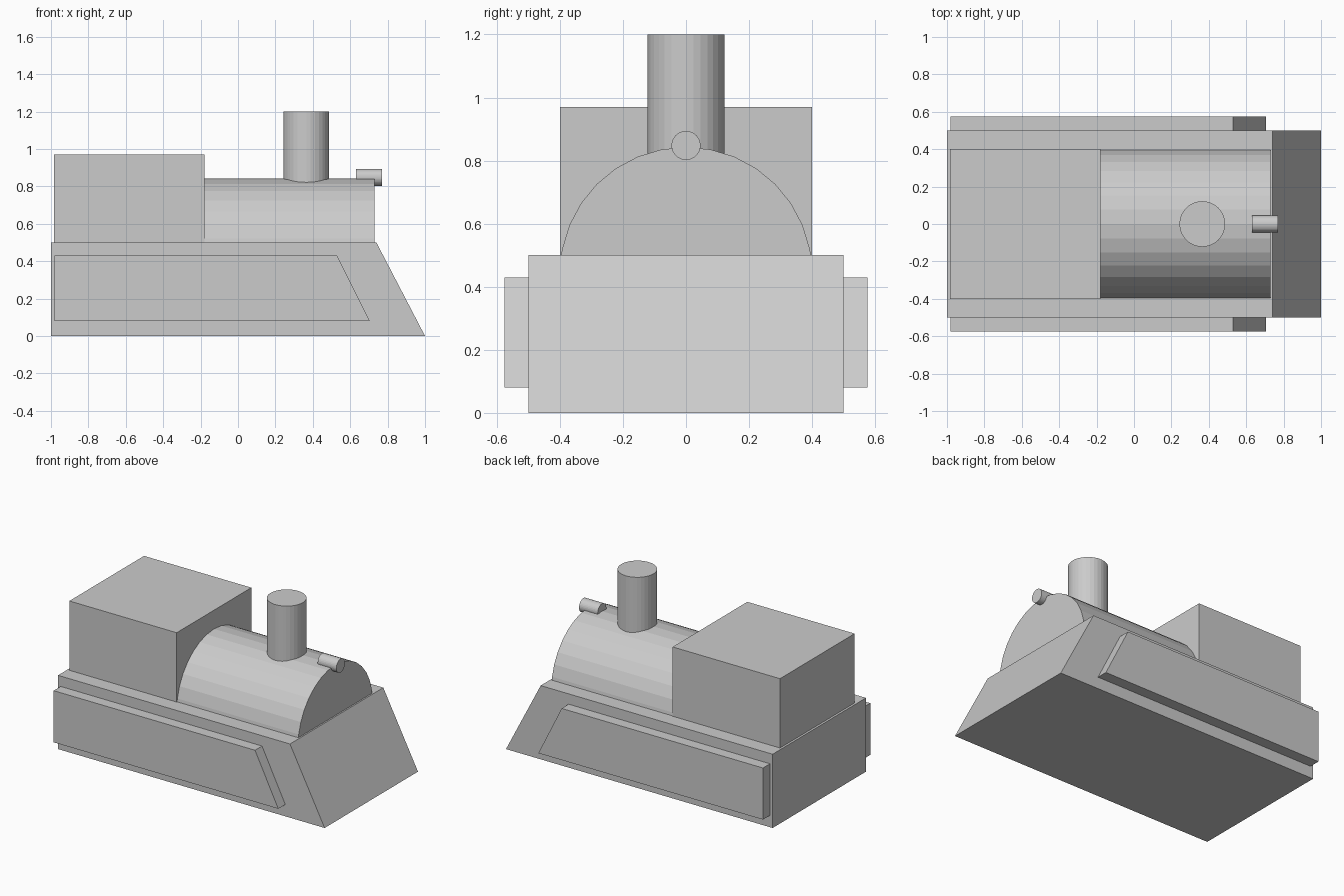
import bpy, bmesh
from math import sin, cos, asin, pi
from mathutils import Vector

cube = bpy.data.objects.get("Cube")
if cube:
    bpy.data.objects.remove(cube, do_unlink=True)

grey = bpy.data.materials.new("plain_grey")
grey.use_nodes = True
grey.diffuse_color = (0.6, 0.6, 0.6, 1)
grey.node_tree.nodes["Principled BSDF"].inputs["Base Color"].default_value = (0.6, 0.6, 0.6, 1)


def prism(name, outline, sweep):
    """Extrude a closed outline of 3D points along the sweep vector."""
    bm = bmesh.new()
    base = bm.faces.new([bm.verts.new(p) for p in outline])
    top = bmesh.ops.extrude_face_region(bm, geom=[base], use_keep_orig=True)["geom"]
    bmesh.ops.translate(bm, vec=Vector(sweep),
                        verts=[v for v in top if isinstance(v, bmesh.types.BMVert)])
    bmesh.ops.recalc_face_normals(bm, faces=bm.faces)
    mesh = bpy.data.meshes.new(name)
    bm.to_mesh(mesh)
    bm.free()
    mesh.materials.append(grey)
    obj = bpy.data.objects.new(name, mesh)
    bpy.context.collection.objects.link(obj)
    return obj


def side_profile(name, points, y0, y1):
    return prism(name, [(x, y0, z) for x, z in points], (0, y1 - y0, 0))


SIDES = 32
ring = [(cos(2 * pi * i / SIDES), sin(2 * pi * i / SIDES)) for i in range(SIDES)]

# Chassis with sloped nose
side_profile("chassis", [(-1, 0), (1, 0), (0.74, 0.5), (-1, 0.5)], -0.5, 0.5)

# Raised panel on each flank
panel = [(-0.98, 0.08), (0.705, 0.08), (0.53, 0.43), (-0.98, 0.43)]
for name, side in (("right_side_panel", -1), ("left_side_panel", 1)):
    side_profile(name, panel, side * 0.5, side * 0.575)

# Cab
side_profile("cab", [(-0.985, 0.5), (-0.18, 0.5), (-0.18, 0.97), (-0.985, 0.97)], -0.4, 0.4)

# Boiler: faceted barrel, cut off where it meets the chassis
radius, centre = 0.4, 0.443
foot = radius * cos(asin((0.5 - centre) / radius))
arc = [(radius * c, centre + radius * s) for c, s in ring if centre + radius * s > 0.5]
arc = [(foot, 0.5)] + arc + [(-foot, 0.5)]
prism("boiler", [(-0.18, y, z) for y, z in arc], (0.91, 0, 0))

# Chimney, rooted inside the boiler
prism("chimney", [(0.365 + 0.122 * c, 0.122 * s, 0.7) for c, s in ring], (0, 0, 0.5))

# Small whistle on the front of the boiler
prism("whistle", [(0.63, 0.046 * c, 0.848 + 0.046 * s) for c, s in ring], (0.14, 0, 0))
